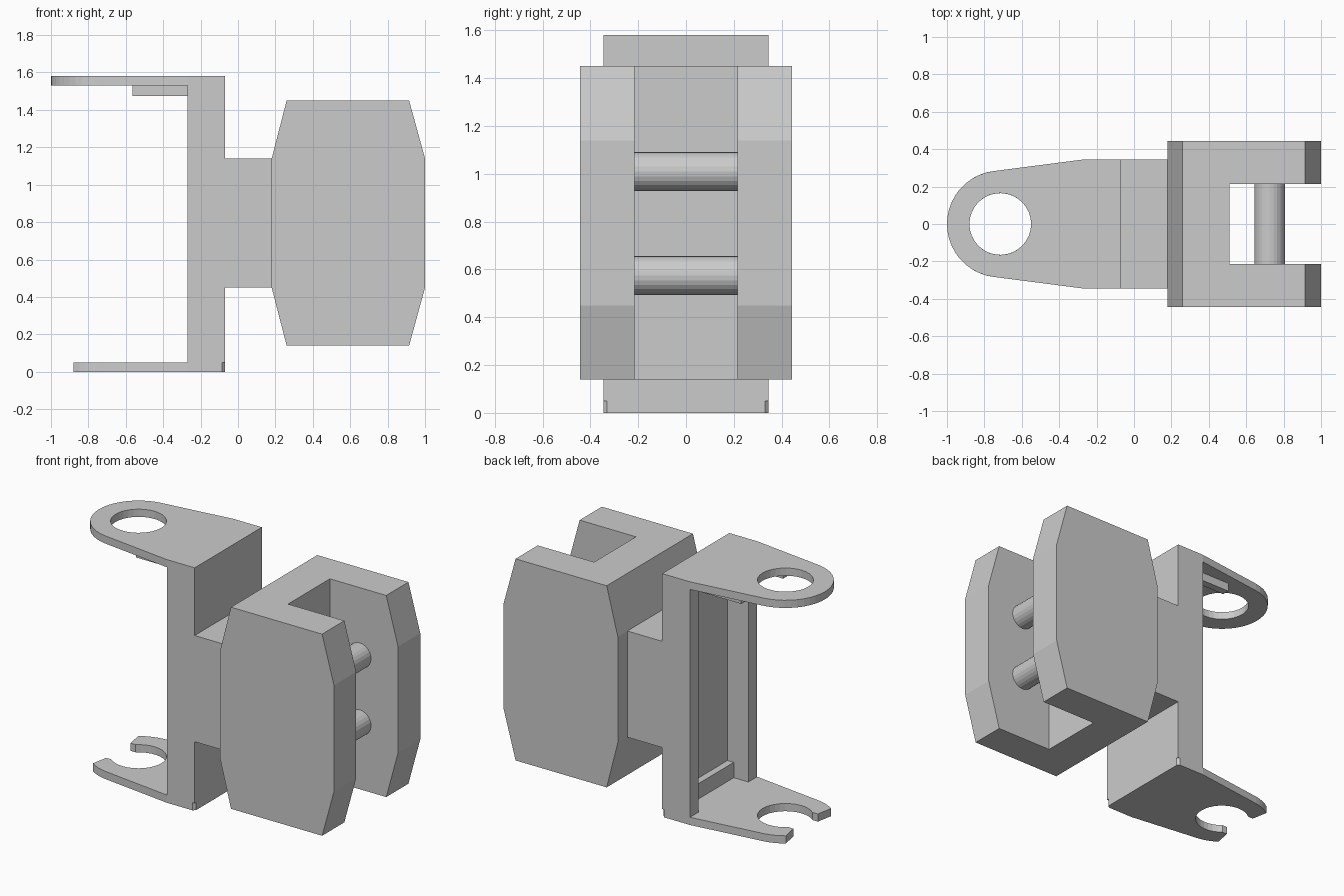
import bpy
import bmesh
from math import sin, cos, radians
from mathutils import Vector

if "Cube" in bpy.data.objects:
    bpy.data.objects.remove(bpy.data.objects["Cube"])


def prism(name, pts, lo, hi, axis='z'):
    """Extrude a closed profile: (x, y) along z, or (x, z) along y."""
    bm = bmesh.new()
    place = (lambda p, h: (p[0], p[1], h)) if axis == 'z' else (lambda p, h: (p[0], h, p[1]))
    face = bm.faces.new([bm.verts.new(place(p, lo)) for p in pts])
    ext = bmesh.ops.extrude_face_region(bm, geom=[face])
    shift = Vector(place((0, 0), hi - lo))
    bmesh.ops.translate(bm, vec=shift, verts=[g for g in ext['geom'] if isinstance(g, bmesh.types.BMVert)])
    bmesh.ops.recalc_face_normals(bm, faces=bm.faces[:])
    mesh = bpy.data.meshes.new(name)
    bm.to_mesh(mesh)
    bm.free()
    obj = bpy.data.objects.new(name, mesh)
    bpy.context.collection.objects.link(obj)
    return obj


def box(name, x0, x1, y0, y1, z0, z1):
    return prism(name, [(x0, y0), (x1, y0), (x1, y1), (x0, y1)], z0, z1)


def arc(cx, r, a0, a1, n):
    angles = [radians(a0 + (a1 - a0) * i / n) for i in range(n + 1)]
    return [(cx + r * cos(a), r * sin(a)) for a in angles]


def mirrored(half):
    """Close an outline by reflecting its +y half to -y."""
    return half + [(x, -y) for x, y in reversed(half) if abs(y) > 1e-5]


def cut(obj, cutter):
    mod = obj.modifiers.new("cut", 'BOOLEAN')
    mod.operation = 'DIFFERENCE'
    mod.solver = 'EXACT'
    mod.object = cutter
    cutter.hide_render = True
    bpy.context.view_layer.objects.active = obj
    bpy.ops.object.modifier_apply(modifier=mod.name)
    bpy.data.objects.remove(cutter)


EYE_X, EYE_R, HOLE_R = -0.715, 0.285, 0.165
W = 0.345

# Upper plate with a round eye
upper = mirrored([(-0.07, W), (-0.27, W)] + arc(EYE_X, EYE_R, 98, 180, 10))
upper_plate = prism("upper_eye_plate", upper, 1.53, 1.58)
cut(upper_plate, prism("eye_cutter", arc(EYE_X, HOLE_R, 0, 348.75, 31), 1.4, 1.7))

# Lower plate with an open, snap-in eye
lower = mirrored([(-0.07, 0.33), (-0.085, W), (-0.27, W)]
                 + arc(EYE_X, EYE_R, 98, 125.4, 4)
                 + [(-0.86, 0.125)]
                 + arc(EYE_X, HOLE_R, 130.8, 0, 12))
prism("lower_hook_plate", lower, 0, 0.05)

# Channel-shaped column, hollow on its -x side
channel = mirrored([(-0.07, W), (-0.27, W), (-0.27, 0.255), (-0.12, 0.255)])
prism("column", channel, 0.05, 1.53)
box("column_ledge", -0.165, -0.12, -0.255, 0.255, 0.05, 0.15)

# Ribs under the upper plate
for side, y in (("right", -0.215), ("left", 0.215)):
    box("plate_rib_" + side, -0.565, -0.12, y - 0.025, y + 0.025, 1.475, 1.53)

# Neck joining the column to the fork
box("neck", -0.07, 0.18, -W, W, 0.45, 1.14)

# Fork block with sloped ends and a slot
octagon = [(0.18, 0.45), (0.26, 0.14), (0.915, 0.14), (1.0, 0.45),
           (1.0, 1.14), (0.915, 1.45), (0.26, 1.45), (0.18, 1.14)]
fork = prism("fork_block", octagon, -0.443, 0.443, 'y')
cut(fork, box("slot_cutter", 0.51, 1.2, -0.215, 0.215, 0, 1.6))

# Cross pins
for i, z in enumerate((0.575, 1.01)):
    bpy.ops.mesh.primitive_cylinder_add(vertices=24, radius=0.081, depth=0.43,
                                        location=(0.725, 0, z), rotation=(radians(90), 0, 0))
    bpy.context.object.name = "cross_pin_%d" % (i + 1)
